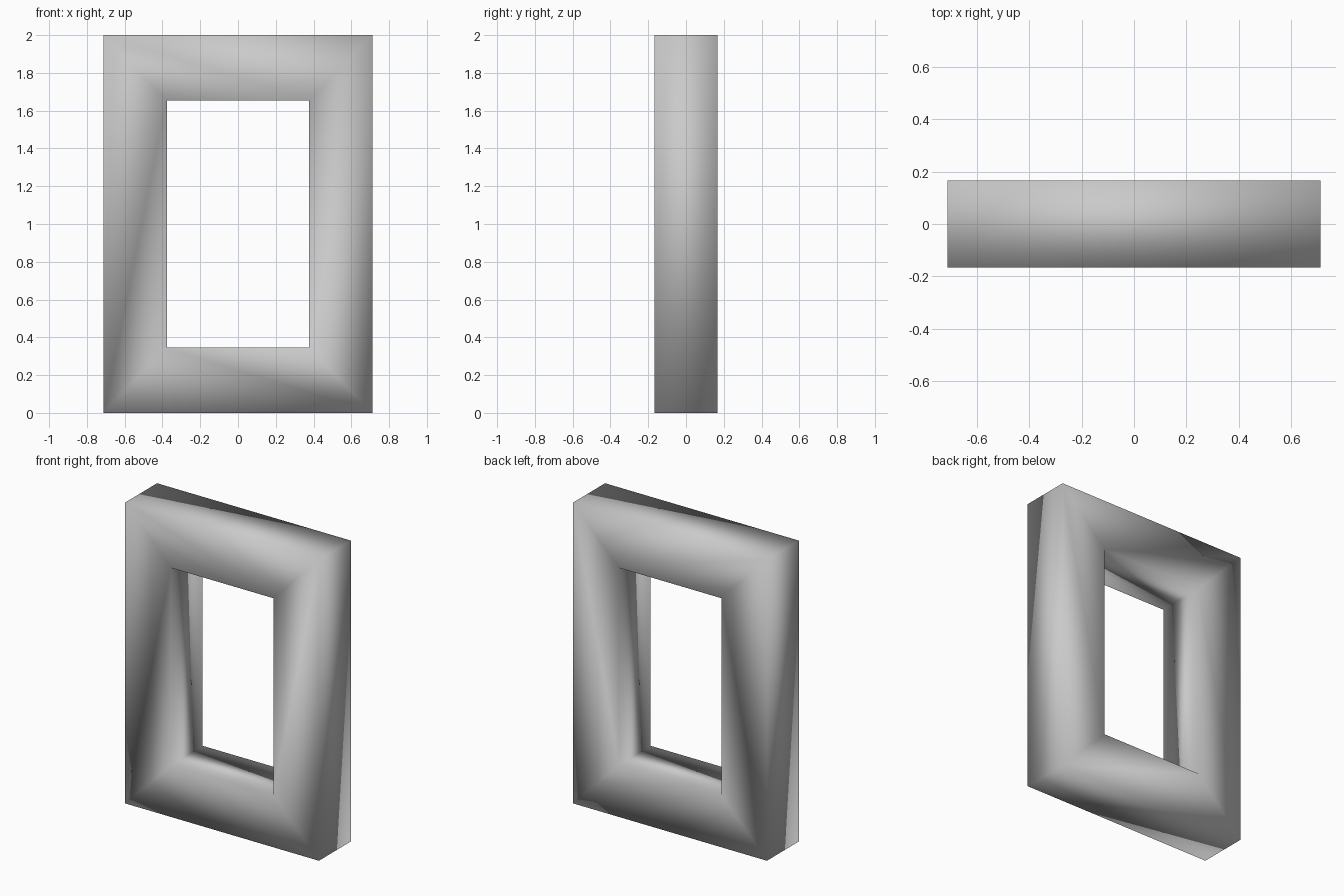
import bpy
import bmesh

cube = bpy.data.objects.get("Cube")
if cube:
    bpy.data.objects.remove(cube, do_unlink=True)

# Overall sizes: half widths, half heights, half depth
OUTER = (0.712, 1.0)
INNER = (0.377, 0.655)
DEPTH = 0.167
CORNERS = ((-1, 1), (-1, -1), (1, -1), (1, 1))

grey = bpy.data.materials.new("plain grey")
grey.use_nodes = True
colour = (0.59, 0.59, 0.59, 1)
grey.diffuse_color = colour
grey.node_tree.nodes["Principled BSDF"].inputs["Base Color"].default_value = colour

bm = bmesh.new()


def ring(half, y):
    """Four corner vertices of one rectangular loop."""
    return [bm.verts.new((sx * half[0], y, 1 + sz * half[1])) for sx, sz in CORNERS]


outer_front, inner_front = ring(OUTER, -DEPTH), ring(INNER, -DEPTH)
outer_back, inner_back = ring(OUTER, DEPTH), ring(INNER, DEPTH)

# Mitred front and back faces, split from the inner corner to the next outer one
for outer, inner in ((outer_front, inner_front), (outer_back, inner_back)):
    for i in range(4):
        j = (i + 1) % 4
        bm.faces.new((inner[i], outer[i], outer[j]))
        bm.faces.new((inner[i], outer[j], inner[j]))

# Outer rim and the walls of the opening
for front, back in ((outer_front, outer_back), (inner_front, inner_back)):
    for i in range(4):
        j = (i + 1) % 4
        bm.faces.new((front[i], front[j], back[j], back[i]))

bmesh.ops.recalc_face_normals(bm, faces=bm.faces[:])

# The whole frame is softly shaded across its edges
for face in bm.faces:
    face.smooth = True

mesh = bpy.data.meshes.new("frame")
bm.to_mesh(mesh)
bm.free()
mesh.materials.append(grey)
frame = bpy.data.objects.new("frame", mesh)
bpy.context.collection.objects.link(frame)
